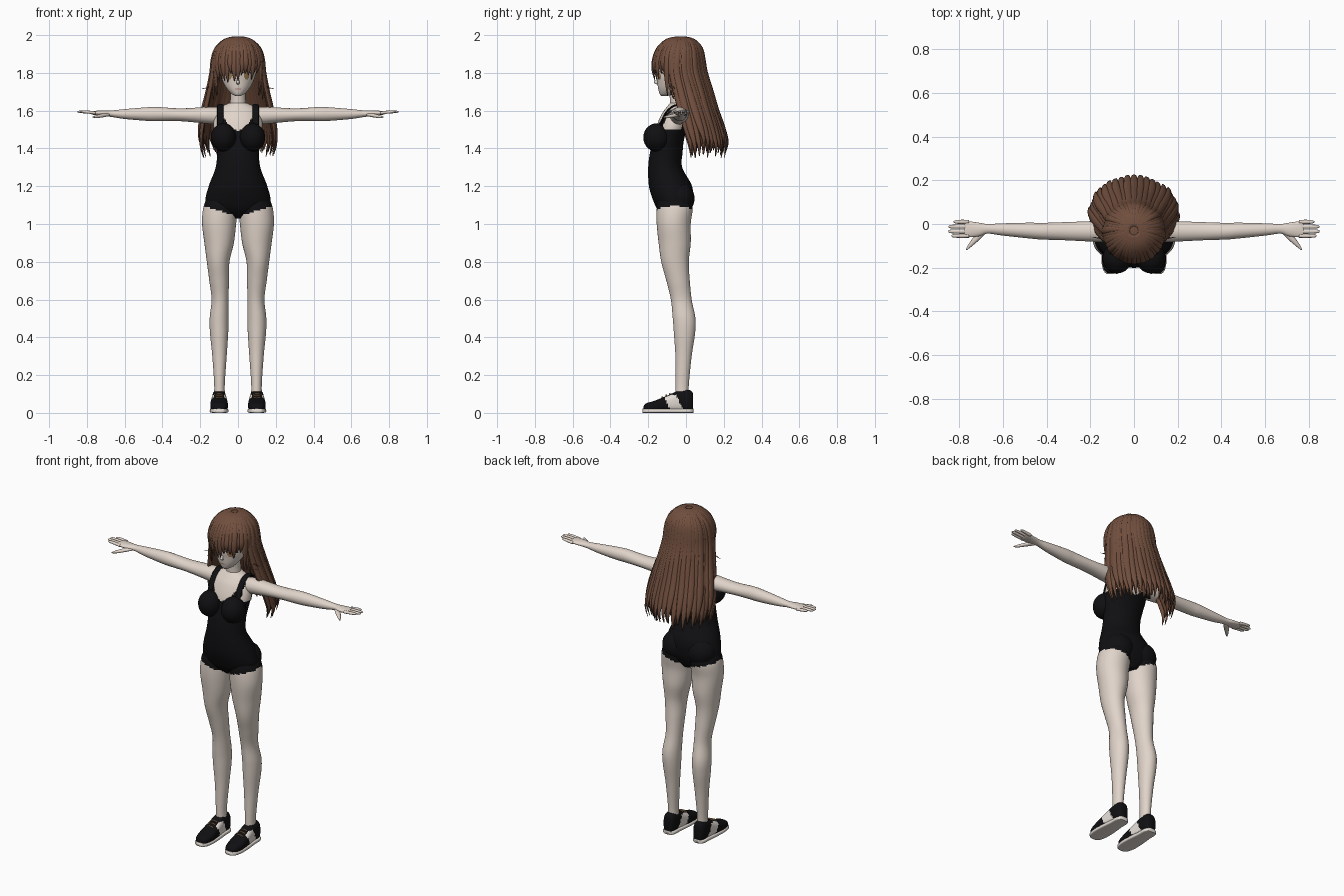
import bpy, bmesh, math, random
from mathutils import Vector

random.seed(4)
cube = bpy.data.objects.get("Cube")
if cube:
    bpy.data.objects.remove(cube)


def material(name, r, g, b):
    m = bpy.data.materials.new(name)
    m.use_nodes = True
    m.diffuse_color = (r, g, b, 1)
    bsdf = m.node_tree.nodes["Principled BSDF"]
    bsdf.inputs["Base Color"].default_value = (r, g, b, 1)
    bsdf.inputs["Roughness"].default_value = 0.8
    return m


SKIN = material("skin", 0.75, 0.66, 0.59)
HAIR = material("brown hair", 0.165, 0.078, 0.048)
DARK = material("dark brown hair", 0.11, 0.05, 0.03)
BLACK = material("black fabric", 0.005, 0.005, 0.006)
WHITE = material("off white", 0.78, 0.72, 0.67)
IRIS = material("amber iris", 0.35, 0.2, 0.09)
LIP = material("lip pink", 0.5, 0.27, 0.23)
X, Y, Z = Vector((1, 0, 0)), Vector((0, 1, 0)), Vector((0, 0, 1))


def spline(rows, n):
    """Catmull-Rom through rows of numbers, n steps for each span."""
    out = []
    for i in range(len(rows) - 1):
        p0, p1 = rows[max(i - 1, 0)], rows[i]
        p2, p3 = rows[i + 1], rows[min(i + 2, len(rows) - 1)]
        for k in range(n):
            t = k / n
            out.append([b + t / 2 * (c - a + t * (2*a - 5*b + 4*c - d + t * (3*(b - c) + d - a)))
                        for a, b, c, d in zip(p0, p1, p2, p3)])
    return out + [list(rows[-1])]


def finish(name, bm, mats, rule=None):
    bmesh.ops.recalc_face_normals(bm, faces=bm.faces)
    for f in bm.faces:
        f.smooth = True
        if rule:
            f.material_index = rule(f.calc_center_median(), f.normal)
    mesh = bpy.data.meshes.new(name)
    bm.to_mesh(mesh)
    bm.free()
    for m in mats:
        mesh.materials.append(m)
    ob = bpy.data.objects.new(name, mesh)
    bpy.context.collection.objects.link(ob)
    return ob


def loft(name, rows, mats, u, v=None, seg=24, n=4, power=1.0, rule=None):
    """Rings of (x, y, z, half width along u, half width along v)."""
    rows = spline(rows, n)
    pts = [Vector(r[:3]) for r in rows]
    bm = bmesh.new()
    rings = []
    for i, r in enumerate(rows):
        w = v
        if w is None:
            tangent = pts[min(i + 1, len(pts) - 1)] - pts[max(i - 1, 0)]
            w = tangent.cross(u).normalized()
        ring = []
        for k in range(seg):
            a = math.tau * k / seg
            c, s = math.cos(a), math.sin(a)
            c, s = math.copysign(abs(c) ** power, c), math.copysign(abs(s) ** power, s)
            ring.append(bm.verts.new(pts[i] + u * c * max(r[3], .001) + w * s * max(r[4], .001)))
        rings.append(ring)
    for p, q in zip(rings, rings[1:]):
        for k in range(seg):
            j = (k + 1) % seg
            bm.faces.new((p[k], p[j], q[j], q[k]))
    bm.faces.new(rings[0])
    bm.faces.new(rings[-1])
    return finish(name, bm, mats, rule)


def ball(name, centre, size, mat):
    bm = bmesh.new()
    bmesh.ops.create_uvsphere(bm, u_segments=32, v_segments=20, radius=1)
    for vert in bm.verts:
        vert.co = Vector(a * b + c for a, b, c in zip(vert.co, size, centre))
    return finish(name, bm, [mat])


# Torso with a scooped neckline and armholes
def torso_rule(p, nrm):
    x = abs(p.x)
    top = 1.495 + 12 * x * x if x < 0.105 else 1.50
    return 1 if p.z < top else 0


torso = [(1.03, .04, -.10, 0), (1.07, .14, -.145, .02), (1.12, .172, -.172, .035),
         (1.2, .155, -.196, .032), (1.3, .118, -.2, -.02), (1.38, .112, -.19, -.018),
         (1.45, .122, -.17, -.01), (1.52, .13, -.155, .012), (1.58, .12, -.13, .02),
         (1.615, .095, -.105, .01), (1.64, .05, -.085, 0)]
loft("torso", [(0, (f + b) / 2, z, w, (b - f) / 2) for z, w, f, b in torso],
     [SKIN, BLACK], X, Y, seg=96, n=10, rule=torso_rule)
loft("neck", [(0, -.042, 1.6, .055, .045), (0, -.042, 1.64, .042, .042),
              (0, -.05, 1.74, .04, .042)], [SKIN], X, Y)


# Head with painted eyes and mouth
def head_rule(p, nrm):
    if p.y > -.09:
        return 0
    dx, dz = (abs(p.x) - .046) / .026, (p.z - 1.785) / .02
    d = dx * dx + dz * dz
    if d < 1:
        return 2 if (dx * 1.9) ** 2 + dz * dz < 1 else 1
    if d < 1.6 and dz > .1:
        return 3
    return 4 if abs(p.x) < .016 and abs(p.z - 1.715) < .0025 else 0


loft("head", [(0, -.115, 1.677, .012, .015), (0, -.1, 1.69, .036, .04),
              (0, -.085, 1.72, .062, .063), (0, -.065, 1.76, .083, .088),
              (0, -.047, 1.8, .095, .112), (0, -.04, 1.86, .105, .12),
              (0, -.035, 1.93, .09, .1), (0, -.03, 1.97, .04, .04)],
     [SKIN, WHITE, IRIS, DARK, LIP], X, Y, seg=160, n=14, rule=head_rule)
loft("nose", [(0, -.148, 1.77, .004, .004), (0, -.158, 1.75, .008, .012),
              (0, -.147, 1.738, .005, .004)], [SKIN], X, Y, seg=12)


# Shared rules for the limbs
def leg_rule(p, nrm):
    return 1 if p.z > 1.04 + .3 * abs(p.x) else 0


def shoe_rule(p, nrm):
    slant = p.y + .5 * (p.z - .06)
    return 1 if abs(nrm.x) > .45 and -.105 < slant < -.035 and p.z < .095 else 0


leg = [(.085, -.06, 1.14, .08, .085), (.094, -.06, 1.08, .091, .095), (.1, -.065, 1, .09, .09),
       (.1, -.06, .9, .078, .085), (.105, -.058, .8, .06, .073), (.1, -.042, .7, .052, .062),
       (.095, -.025, .6, .045, .055), (.1, -.01, .5, .05, .06), (.1, -.008, .42, .048, .056),
       (.098, -.013, .3, .038, .043), (.098, -.02, .15, .028, .035), (.098, -.02, .08, .03, .035)]
arm = [(.085, -.04, 1.57, .045, .045), (.15, -.035, 1.575, .048, .045), (.3, -.033, 1.578, .042, .034),
       (.42, -.033, 1.582, .038, .037), (.48, -.03, 1.582, .036, .036), (.6, -.025, 1.582, .028, .026),
       (.67, -.022, 1.584, .022, .017), (.71, -.025, 1.586, .031, .015),
       (.76, -.024, 1.588, .037, .011), (.775, -.024, 1.589, .034, .008)]
strap = [(-.14, 1.505), (-.115, 1.575), (-.08, 1.616), (-.045, 1.63), (-.005, 1.62), (.014, 1.57), (.01, 1.5)]
shoe = [(-.225, .02, .03), (-.21, .036, .046), (-.17, .046, .058), (-.12, .046, .078),
        (-.07, .042, .1), (-.03, .038, .117), (.01, .037, .118), (.032, .028, .108), (.038, .012, .09)]
fingers = [(.01, .825), (-.012, .848), (-.034, .85), (-.054, .835)]

for s, side in ((1, "left"), (-1, "right")):
    def flip(rows):
        return [(s * r[0], *r[1:]) for r in rows]

    # Suit shapes
    ball(side + "_bust", (s * .077, -.155, 1.458), (.067, .071, .075), BLACK)
    ball(side + "_seat", (s * .08, -.035, 1.135), (.088, .08, .085), BLACK)
    loft(side + "_strap", flip([(.093, y, z, .017, .005) for y, z in strap]), [BLACK], X, seg=12)

    # Leg and shoe
    loft(side + "_leg", flip(leg), [SKIN, BLACK], X, Y, seg=48, n=8, rule=leg_rule)
    loft(side + "_shoe", [(s * .1, y, t / 2 + .005, w, t / 2) for y, w, t in shoe],
         [BLACK, WHITE], X, Z, seg=48, n=6, power=.75, rule=shoe_rule)
    loft(side + "_sole", [(s * .1, y * 1.02, .011, w + .003, .011) for y, w, t in shoe],
         [WHITE], X, Z, power=.4)
    for y, z in ((-.125, .084), (-.105, .094), (-.085, .103)):
        loft(side + "_lace", [(s * .1 - .02, y, z - .006, .004, .003), (s * .1, y, z, .004, .004),
                              (s * .1 + .02, y, z - .006, .004, .003)], [IRIS], Y, Z, seg=8)

    # Arm and hand
    loft(side + "_arm", flip(arm), [SKIN], Y, Z, seg=32)
    for y, tip in fingers:
        loft(side + "_finger", flip([(.755, y, 1.588, .009, .008), (.79, y, 1.592, .0095, .008),
                                     (tip - .01, y, 1.594, .008, .006), (tip, y, 1.594, .003, .002)]),
             [SKIN], Y, Z, seg=12)
    loft(side + "_thumb", flip([(.685, -.03, 1.58, .014, .01), (.72, -.065, 1.574, .014, .01),
                                (.75, -.097, 1.568, .009, .008), (.768, -.118, 1.566, .003, .003)]),
         [SKIN], Vector((.7, s * .7, 0)), Z, seg=12)

    # Loose strands by the cheek
    for dx, dz in ((.19, 1.715), (.165, 1.69), (.13, 1.66)):
        loft(side + "_loose_strand", flip([(.125, -.06, 1.86, .008, .006), (.128, -.075, 1.77, .008, .005),
                                           (.13, -.07, dz + .02, .005, .004), (dx, -.06, dz, .001, .001)]),
             [HAIR], Y, seg=8)

# Hair follows a dome that flares down the back: z, half width, centre y, depth
CROWN = [(1.99, .02, -.03, .02), (1.974, .068, -.03, .07), (1.93, .112, -.035, .112), (1.87, .131, -.04, .13)]
BACK = CROWN + [(1.8, .138, -.04, .142), (1.7, .157, -.018, .15), (1.6, .18, .008, .152),
                (1.5, .198, .035, .16), (1.42, .2, .055, .162), (1.36, .185, .058, .15)]


def lock(name, degrees, profile, width, thick, mat, shrink=1.0, drop=0.0):
    a = math.radians(degrees)
    rows = []
    for i, (z, rx, cy, ry) in enumerate(profile):
        t = i / (len(profile) - 1)
        taper = min(1, .35 + 2.5 * t) * min(1, .1 + 3.2 * (1 - t))
        rows.append((rx * shrink * math.sin(a), cy + ry * shrink * math.cos(a),
                     z + drop * max(0, t - .5) * 2, width * taper * (1 + .3 * t), thick * taper))
    loft(name, rows, [mat], Vector((math.cos(a), -math.sin(a), 0)), seg=10, n=3)


loft("hair_cap", [(0, cy, z, rx, ry) for z, rx, cy, ry in CROWN] + [(0, -.04, 1.855, .128, .125)],
     [HAIR], X, Y, seg=48)
for i in range(25):
    d = -102 + 8.5 * i
    lock("back_hair_lock", d, BACK, .018, .011, HAIR, random.uniform(.98, 1.03), random.uniform(-.015, .05))
    lock("inner_hair_lock", d * .94 + 4, BACK, .022, .008, DARK, .93, random.uniform(0, .07))

# Fringe, short in the middle and long beside the face
for i in range(17):
    d = 108 + 9 * i
    off = abs(d - 180)
    tip = 1.68 if off > 60 else 1.75 + random.uniform(0, .05)
    mid = (1.87 + tip) / 2
    front = CROWN + [(mid, .13, -.04, .134), (tip, .118, -.04, .124)]
    lock("fringe_lock", d, front, .015, .009, HAIR, random.uniform(1, 1.03))
